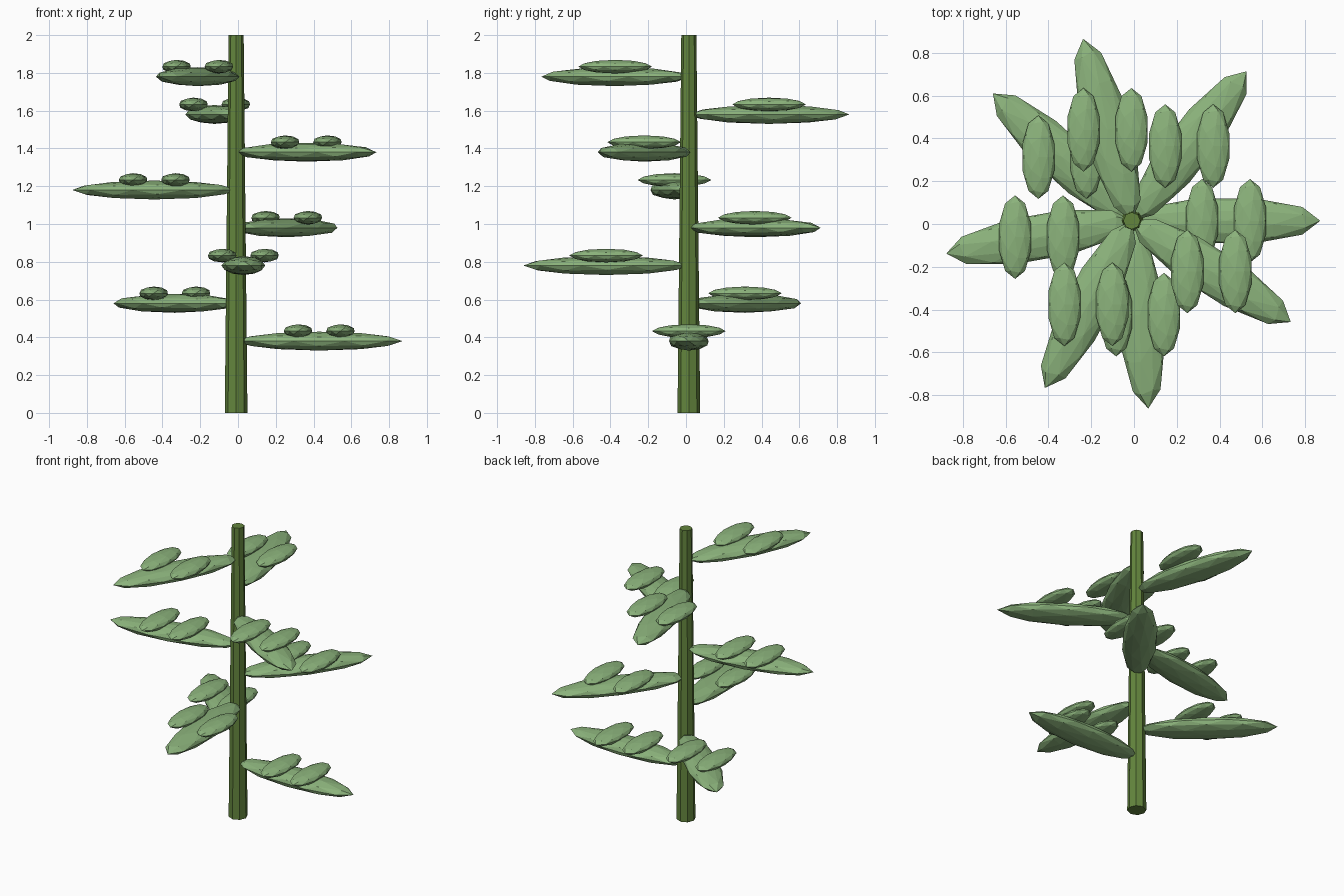
import bpy
import math
from mathutils import Vector

if "Cube" in bpy.data.objects:
    bpy.data.objects.remove(bpy.data.objects["Cube"])

STEM_X, STEM_Y = -0.01, 0.015
GOLDEN_ANGLE = math.radians(137.5)


def material(name, rgb):
    mat = bpy.data.materials.new(name)
    mat.diffuse_color = (*rgb, 1.0)
    mat.use_nodes = True
    mat.node_tree.nodes["Principled BSDF"].inputs["Base Color"].default_value = mat.diffuse_color
    return mat


stem_green = material("stem olive green", (0.125, 0.235, 0.047))
leaf_green = material("leaf soft green", (0.26, 0.45, 0.20))


def blade(name, centre, half_size, turn=0.0):
    """Faceted ellipsoid, long along y before it is turned about z."""
    bpy.ops.mesh.primitive_ico_sphere_add(
        subdivisions=2, radius=1.0, location=centre, rotation=(0, 0, turn))
    obj = bpy.context.object
    obj.name = name
    obj.scale = half_size
    obj.data.materials.append(leaf_green)
    return obj


# Tapered eight-sided stem
bpy.ops.mesh.primitive_cone_add(
    vertices=8, radius1=0.06, radius2=0.04, depth=2.0,
    location=(STEM_X, STEM_Y, 1.0))
stem = bpy.context.object
stem.name = "stem"
stem.data.materials.append(stem_green)

# Leaves spiralling up the stem, each carrying two small leaflets
for i in range(8):
    angle = i * GOLDEN_ANGLE
    centre = Vector((STEM_X + 0.44 * math.cos(angle),
                     STEM_Y + 0.44 * math.sin(angle),
                     0.38 + 0.2 * i))
    blade(f"leaf_{i + 1}", centre, (0.11, 0.44, 0.05), angle - math.pi / 2)
    for side, dx in (("left", -0.112), ("right", 0.112)):
        blade(f"leaflet_{i + 1}_{side}", centre + Vector((dx, 0, 0.053)),
              (0.079, 0.195, 0.036))
